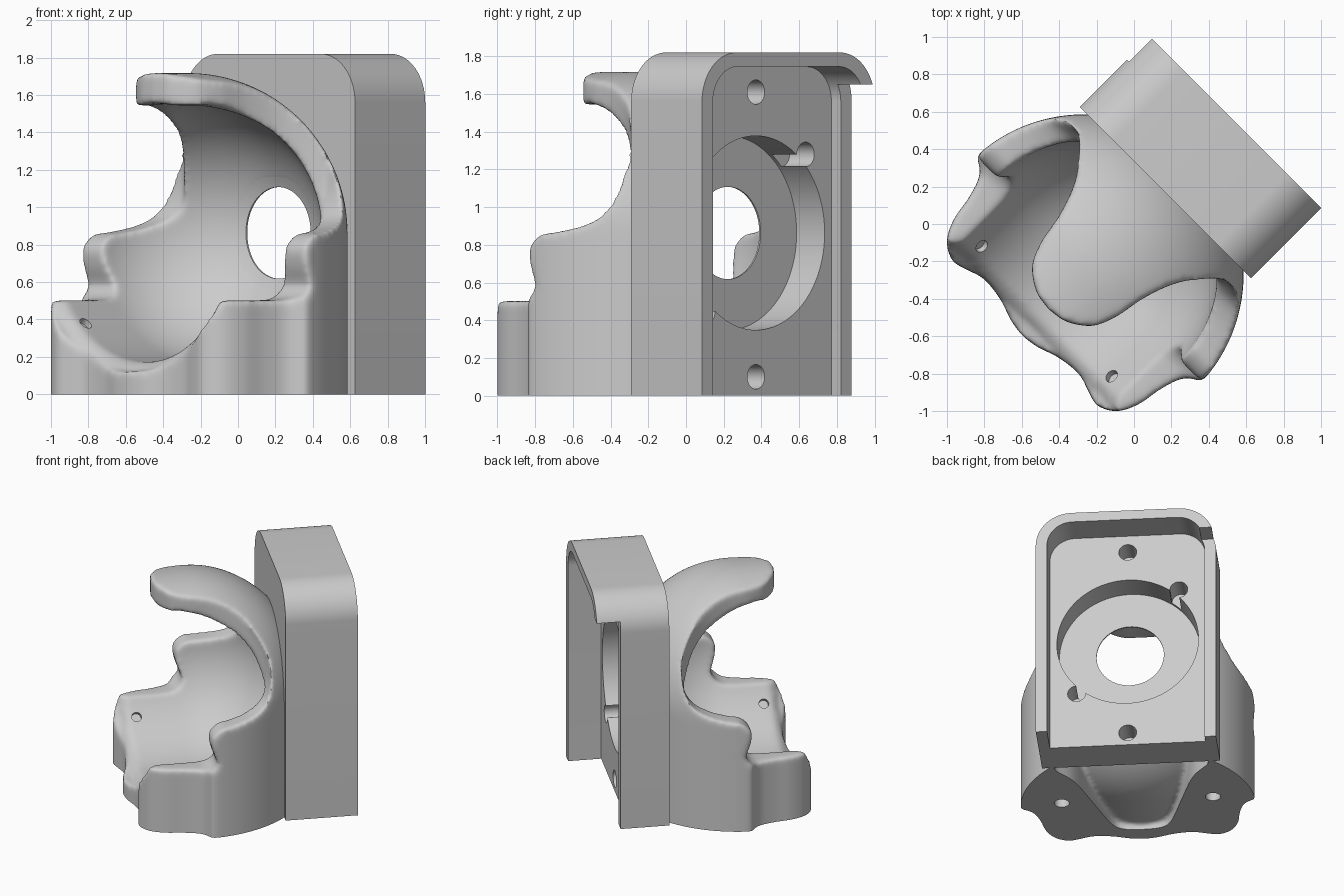
import bpy, bmesh, math
from mathutils import Vector

if "Cube" in bpy.data.objects:
    bpy.data.objects.remove(bpy.data.objects["Cube"])

BALL_V, BALL_Z = -0.38, 0.863      # centre of the cup's outside on the symmetry plane
OUTER, INNER = 0.855, 0.69

grey = bpy.data.materials.new("light_grey")
grey.use_nodes = True
grey.diffuse_color = (0.6, 0.6, 0.6, 1)
grey.node_tree.nodes["Principled BSDF"].inputs["Base Color"].default_value = (0.6, 0.6, 0.6, 1)


def finish(name, bm):
    bmesh.ops.recalc_face_normals(bm, faces=bm.faces)
    mesh = bpy.data.meshes.new(name)
    bm.to_mesh(mesh)
    bm.free()
    mesh.materials.append(grey)
    ob = bpy.data.objects.new(name, mesh)
    bpy.context.scene.collection.objects.link(ob)
    return ob


def prism(name, points, axis, start, end):
    """Extrude a 2D outline along one axis."""
    place = {"x": lambda a, b, t: (t, a, b),
             "y": lambda a, b, t: (a, t, b),
             "z": lambda a, b, t: (a, b, t)}[axis]
    bm = bmesh.new()
    base = bm.faces.new([bm.verts.new(place(a, b, start)) for a, b in points])
    new = bmesh.ops.extrude_face_region(bm, geom=[base])["geom"]
    shift = Vector(place(0, 0, end - start))
    bmesh.ops.translate(bm, verts=[g for g in new if isinstance(g, bmesh.types.BMVert)], vec=shift)
    return finish(name, bm)


def sphere(name, radius, v=BALL_V):
    bm = bmesh.new()
    bmesh.ops.create_uvsphere(bm, u_segments=96, v_segments=48, radius=radius)
    bmesh.ops.translate(bm, verts=bm.verts, vec=(0, v, BALL_Z))
    return finish(name, bm)


def curve(points, steps=6):
    """Smooth open curve through the given points."""
    pts = [Vector(p) for p in points]
    pts = [2 * pts[0] - pts[1]] + pts + [2 * pts[-1] - pts[-2]]
    out = []
    for p, q, r, s in zip(pts, pts[1:], pts[2:], pts[3:]):
        for i in range(steps):
            t = i / steps
            w = q + (r - p) * t / 2 + (p - 2.5 * q + 2 * r - s / 2) * t * t
            out.append(tuple(w + (1.5 * (q - r) + (s - p) / 2) * t ** 3))
    return out + [tuple(pts[-2])]


def arc(cx, cy, r, a0, a1, n):
    angles = [math.radians(a0 + (a1 - a0) * i / n) for i in range(n + 1)]
    return [(cx + r * math.cos(a), cy + r * math.sin(a)) for a in angles]


def circle(cx, cy, r, n=96):
    return arc(cx, cy, r, 0, 360, n)[:-1]


def rect(a0, b0, a1, b1):
    return [(a0, b0), (a1, b0), (a1, b1), (a0, b1)]


def mirrored(half):
    return half + [(-a, b) for a, b in reversed(half) if a > 1e-6]


def arch(half_width, bottom, top, r):
    """Upright outline with rounded top corners."""
    return mirrored([(half_width, bottom)] + arc(half_width - r, top - r, r, 0, 90, 16))


def apply(ob, kind, **settings):
    mod = ob.modifiers.new(kind.title(), kind)
    for key, value in settings.items():
        setattr(mod, key, value)
    bpy.context.view_layer.objects.active = ob
    bpy.ops.object.modifier_apply(modifier=mod.name)


def combine(ob, operation, *others):
    for other in others:
        apply(ob, "BOOLEAN", operation=operation, object=other, solver="MANIFOLD")
        bpy.data.objects.remove(other)


def cavity():
    """Ball space, carried forward as a horizontal cylinder."""
    ob = sphere("cavity_cutter", INNER, -0.34)
    combine(ob, "UNION", prism("cutter", circle(0, BALL_Z, INNER), "y", -1.4, -0.35))
    return ob


# Cup: rounded back, stilted arch front, limited by the plan outline
cup = sphere("ball_cup", OUTER)
stilted = mirrored([(OUTER, -0.2)] + arc(0, BALL_Z, OUTER, 0, 90, 24))
plan = mirrored(curve([(0, -0.845), (0.1, -0.83), (0.22, -0.79), (0.36, -0.775), (0.46, -0.805),
                       (0.55, -0.825), (0.645, -0.77), (0.70, -0.66), (0.725, -0.52),
                       (0.775, -0.39), (0.89, -0.32)]) + [(0.89, 0.3)])
combine(cup, "UNION",
        prism("cutter", circle(0, BALL_V, OUTER), "z", -0.2, BALL_Z),
        prism("cutter", stilted, "y", -1.2, BALL_V))
combine(cup, "INTERSECT", prism("cutter", plan, "z", -0.19, 2.2))

# Hollow between the two feet, leaving the bowl
hollow = prism("hollow_cutter", mirrored(curve([
    (0, -0.71), (0.14, -0.69), (0.22, -0.6), (0.32, -0.3), (0.43, 0.02), (0.56, 0.2)])
    + [(0.56, 0.5)]), "z", -0.4, 0.7)
combine(hollow, "DIFFERENCE", sphere("cutter", 0.82),
        prism("cutter", circle(0, BALL_Z, 0.82), "y", -1.4, BALL_V))

# Side and front opening, sparing the hood
side_curve = curve([(-0.48, 0.502), (-0.36, 0.515), (-0.3, 0.58), (-0.33, 0.68), (-0.34, 0.78),
                    (-0.27, 0.85), (-0.16, 0.87), (-0.03, 0.9), (0.075, 0.96), (0.125, 1.08),
                    (0.13, 1.22), (0.09, 1.35), (0.02, 1.46), (-0.05, 1.57), (-0.08, 1.7)])
opening = prism("opening_cutter", [(-1.4, 0.502)] + side_curve + [(-0.08, 2.3), (-1.4, 2.3)],
                "x", -1.2, 1.2)
hood = mirrored(curve([(0, -0.645), (0.1, -0.63), (0.18, -0.585), (0.24, -0.525), (0.285, -0.41),
                       (0.315, -0.25), (0.37, -0.09), (0.445, 0.03), (0.535, 0.13)]) + [(0.57, 0.5)])
combine(opening, "DIFFERENCE", prism("cutter", hood, "z", 0.95, 2.5))

# Flat hood underside, easing into the ball space
underside = [(-1.2, 1.1), (-0.1, 1.1), (-0.1, 1.3)] + curve(
    [(-0.13, 1.4), (-0.23, 1.48), (-0.4, 1.54), (-0.55, 1.545)]) + [(-1.2, 1.545)]
combine(cup, "DIFFERENCE", hollow, opening, cavity(),
        prism("cutter", underside, "x", -0.4, 0.4))

# Front lip flares outward in small steps that the smoothing blends
for radius, v in ((0.702, -0.715), (0.72, -0.74), (0.742, -0.765)):
    combine(cup, "DIFFERENCE", prism("cutter", circle(0, BALL_Z, radius), "y", -1.4, v))

# Soften every rim, then trim the underside flat
apply(cup, "REMESH", mode="VOXEL", voxel_size=0.015)
apply(cup, "SMOOTH", factor=0.5, iterations=18)
combine(cup, "DIFFERENCE",
        prism("cutter", rect(-2, -2, 2, 2), "z", -1, 0),
        prism("cutter", circle(0, BALL_Z, 0.245), "y", 0, 1))

# Foot holes and small seats in the cavity wall
for side in (1, -1):
    combine(cup, "DIFFERENCE", prism("cutter", circle(side * 0.55, -0.28, 0.055, 32), "z", -0.1, 0.2))
    seat = prism("cutter", circle(0, 0, 0.036, 24), "z", -0.02, 0.12)
    seat.location = (side * 0.5, -0.66, 0.37)
    seat.rotation_euler = (0, -side * math.radians(46), 0)
    combine(cup, "DIFFERENCE", seat)

# Sensor housing: arched block with an open-bottomed pocket
housing = prism("sensor_housing", arch(0.648, 0, 1.82, 0.26), "y", 0.237, 0.768)
combine(housing, "DIFFERENCE",
        prism("cutter", arch(0.566, -0.1, 1.745, 0.185), "y", 0.525, 0.9),
        prism("cutter", rect(-0.8, -0.1, -0.5, 1.65), "y", 0.595, 0.9),
        prism("cutter", circle(0, BALL_Z, 0.515), "y", 0.315, 0.6),
        prism("cutter", circle(0, BALL_Z, 0.245), "y", 0.1, 0.9),
        cavity())

# Screw holes, and pin holes with a slot into the round recess
for u, z in ((0, 1.61), (0, 0.1), (-0.372, 1.28), (0.372, 0.446)):
    combine(housing, "DIFFERENCE", prism("cutter", circle(u, z, 0.065, 32), "y", 0.34, 0.6))
for s in (1, -1):
    slot = rect(-s * 0.37, BALL_Z + s * 0.36, -s * 0.25, BALL_Z + s * 0.415)
    combine(housing, "DIFFERENCE", prism("cutter", slot, "y", 0.345, 0.6))

# Shade and turn the whole model to face diagonally
bpy.ops.object.select_all(action="DESELECT")
for ob, angle in ((cup, 50), (housing, 30)):
    ob.rotation_euler.z = -math.pi / 4
    ob.select_set(True)
    bpy.context.view_layer.objects.active = ob
    bpy.ops.object.shade_smooth_by_angle(angle=math.radians(angle))
    ob.select_set(False)
